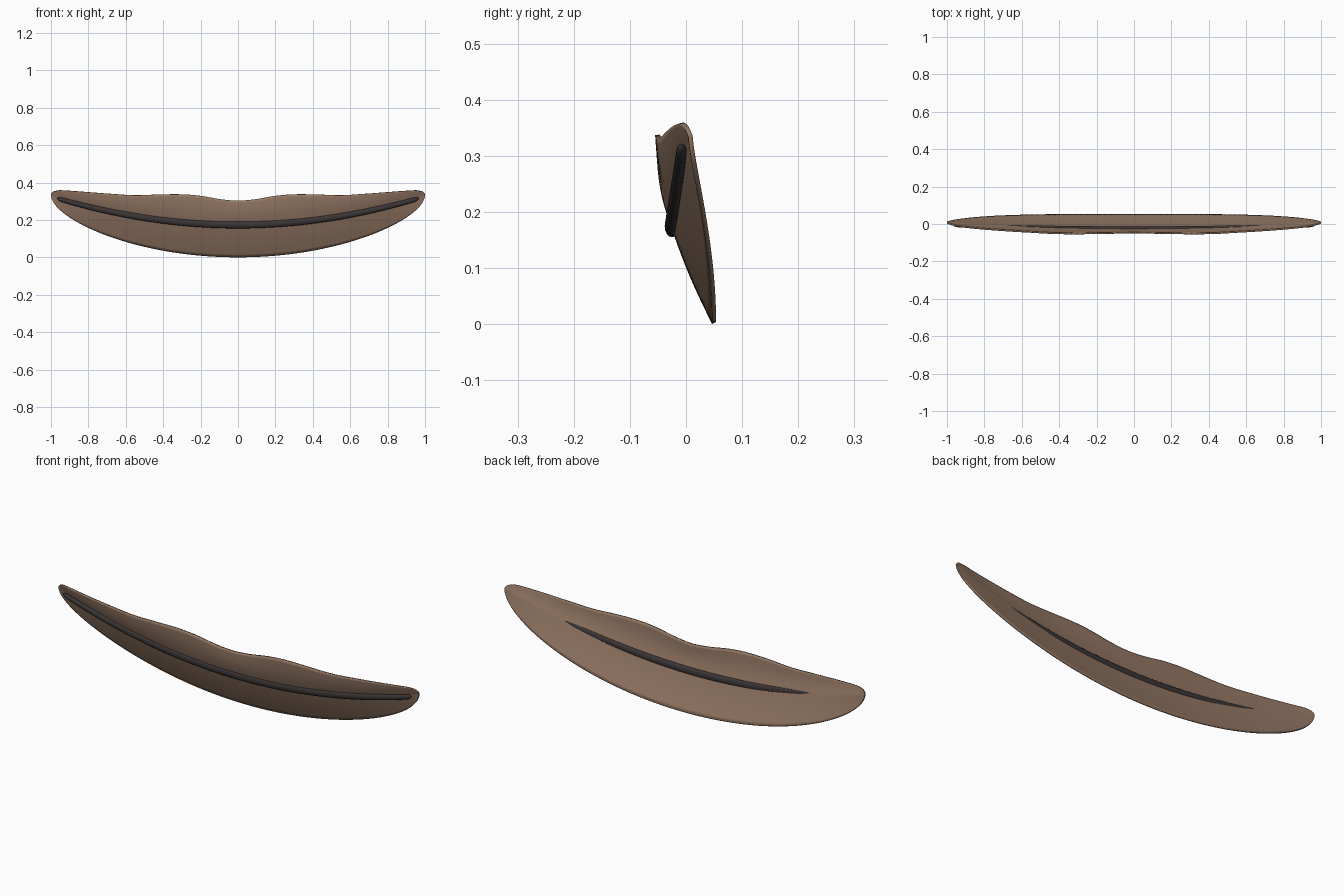
import bpy, bmesh, math

if "Cube" in bpy.data.objects:
    bpy.data.objects.remove(bpy.data.objects["Cube"])

def material(name, color):
    m = bpy.data.materials.new(name)
    m.diffuse_color = color
    m.use_nodes = True
    m.node_tree.nodes["Principled BSDF"].inputs["Base Color"].default_value = m.diffuse_color
    return m

skin = material("lip_skin", (0.30, 0.19, 0.13, 1))
dark = material("mouth_dark", (0.045, 0.036, 0.036, 1))

# Upper edge of the lips: (x, y, z), mirrored about x = 0
UPPER = [(0, -.046, .303), (.1, -.048, .312), (.2, -.050, .329), (.3, -.051, .337),
         (.42, -.050, .336), (.55, -.043, .332), (.7, -.034, .341), (.85, -.022, .352),
         (.95, -.009, .358), (.985, .000, .352), (1, .008, .335)]

def smooth_lookup(x, k):
    """Hermite interpolation of column k of UPPER over the arc angle of |x|."""
    pts = [(math.asin(p[0]), p[k]) for p in UPPER]
    t = math.asin(min(1, abs(x)))
    def slope(i):
        if i == 0:
            return 0
        a, b = pts[i - 1], pts[min(i + 1, len(pts) - 1)]
        return (b[1] - a[1]) / (b[0] - a[0])
    i = max(j for j in range(len(pts) - 1) if pts[j][0] <= t + 1e-9)
    (t0, a), (t1, b) = pts[i], pts[i + 1]
    h = t1 - t0
    s = (t - t0) / h
    return ((2*s**3 - 3*s**2 + 1) * a + (s**3 - 2*s**2 + s) * h * slope(i)
            + (3*s**2 - 2*s**3) * b + (s**3 - s**2) * h * slope(i + 1))

def lower(x):
    c = math.sqrt(max(0, 1 - x * x))
    return .008 + .042 * max(0, 1 - x**4)**.7, .002 + .333 * (.7 * (1 - c) + .3 * x * x)

def middle(x):
    return -.023 + .031 * abs(x)**2.2, .175 + .16 * x * x

def finish(name, bm, mat):
    bmesh.ops.recalc_face_normals(bm, faces=bm.faces)
    me = bpy.data.meshes.new(name)
    bm.to_mesh(me)
    bm.free()
    ob = bpy.data.objects.new(name, me)
    bpy.context.collection.objects.link(ob)
    me.materials.append(mat)
    bpy.context.view_layer.objects.active = ob
    ob.select_set(True)
    bpy.ops.object.shade_smooth_by_angle(angle=math.radians(40))
    ob.select_set(False)
    return ob

def bridge(bm, rows, closed=False):
    for a, b in zip(rows, rows[1:]):
        n = len(a)
        for j in range(n if closed else n - 1):
            k = (j + 1) % n
            bm.faces.new((a[j], a[k], b[k], b[j]))

# Lips: thin curved sheet, lower lip and upper lip meeting at the mouth line
bm = bmesh.new()
NX, NV = 96, 10
rows = []
for i in range(NX + 1):
    x = math.sin(math.pi * (i / NX - .5))
    lo, mid = lower(x), middle(x)
    up = (smooth_lookup(x, 1), smooth_lookup(x, 2))
    row = []
    for j in range(2 * NV + 1):
        a, b, v, bulge = (lo, mid, j / NV, .004) if j <= NV else (mid, up, j / NV - 1, .007)
        y = a[0] + (b[0] - a[0]) * v - bulge * math.sin(math.pi * v) * (1 - x * x)
        row.append(bm.verts.new((x, y, a[1] + (b[1] - a[1]) * v)))
    rows.append(row)
bridge(bm, rows)
bmesh.ops.remove_doubles(bm, verts=bm.verts, dist=1e-5)
lips = finish("lips", bm, skin)
solid = lips.modifiers.new("thickness", 'SOLIDIFY')
solid.thickness = .008
solid.offset = 0

# Mouth line: oval tube running through the sheet with rounded ends
bm = bmesh.new()
rows = []
N, S = 72, 16
for i in range(N + 1):
    s = math.sin(math.pi * (i / N - .5)) * .9995
    x = .967 * s
    cap = min(1, math.sqrt((1 - abs(s)) / .02))
    ry, rz = (.013 - .004 * s * s) * cap, (.020 - .008 * s * s) * cap
    cy, cz = -.025 + .019 * x * x, .175 + .15 * x * x
    rows.append([bm.verts.new((x, cy + ry * math.cos(2 * math.pi * k / S),
                               cz + rz * math.sin(2 * math.pi * k / S))) for k in range(S)])
bridge(bm, rows, closed=True)
bm.faces.new(rows[0])
bm.faces.new(rows[-1])
finish("mouth_line", bm, dark)
